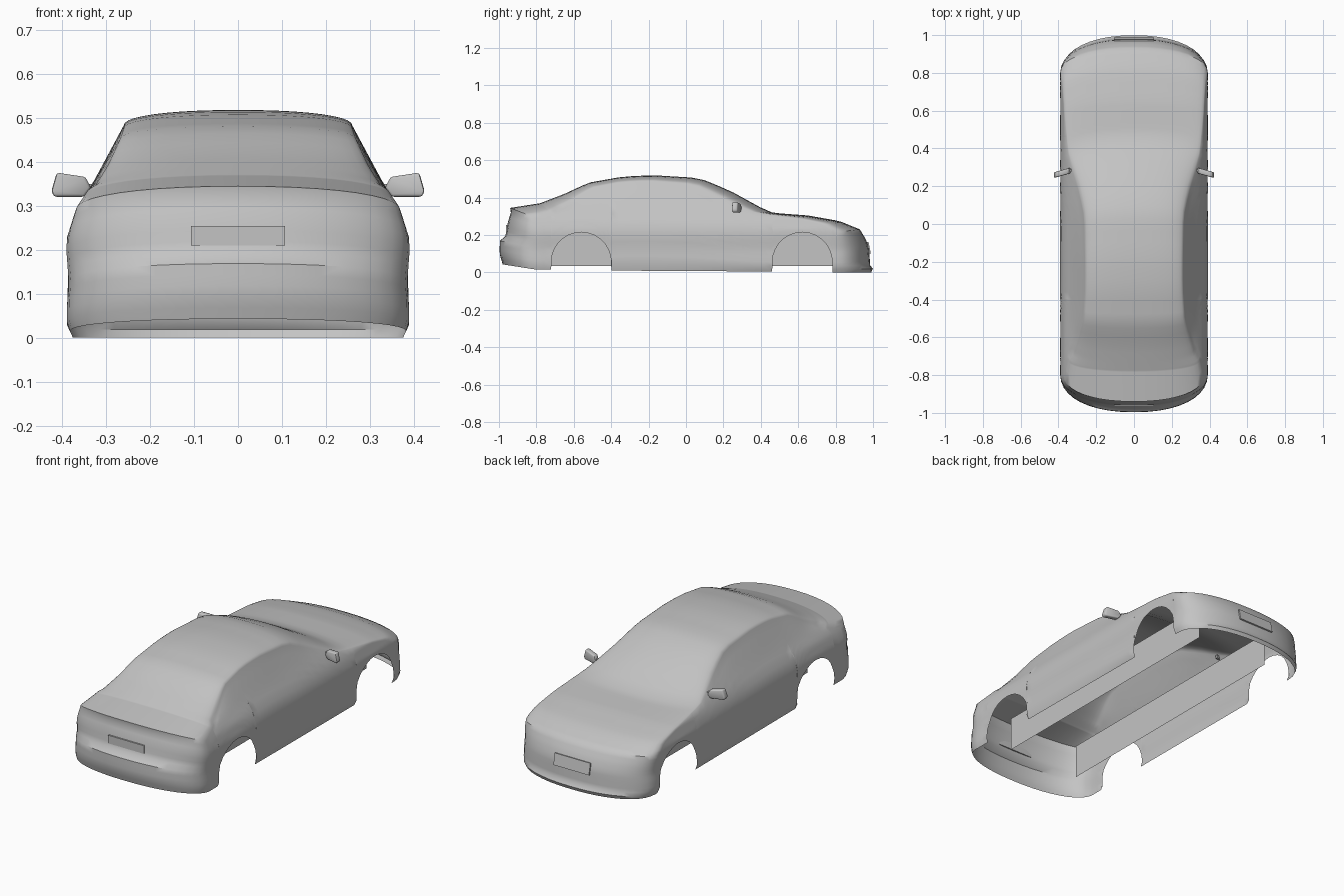
import bpy, bmesh, math

old = bpy.data.objects.get("Cube")
if old:
    bpy.data.objects.remove(old, do_unlink=True)

grey = bpy.data.materials.new("body_grey")
grey.use_nodes = True
grey.diffuse_color = (0.55, 0.55, 0.55, 1)
grey.node_tree.nodes["Principled BSDF"].inputs["Base Color"].default_value = (0.55, 0.55, 0.55, 1)


def table(rows, t):
    """Linear lookup in rows of (key, value, ...) sorted by key."""
    if t <= rows[0][0]:
        return rows[0][1:]
    for a, b in zip(rows, rows[1:]):
        if t <= b[0]:
            f = (t - a[0]) / (b[0] - a[0])
            return tuple(p + (q - p) * f for p, q in zip(a[1:], b[1:]))
    return rows[-1][1:]


def finish(name, bm, mirror=False, angle=35):
    bmesh.ops.recalc_face_normals(bm, faces=bm.faces)
    mesh = bpy.data.meshes.new(name)
    bm.to_mesh(mesh)
    bm.free()
    mesh.materials.append(grey)
    ob = bpy.data.objects.new(name, mesh)
    bpy.context.collection.objects.link(ob)
    bpy.ops.object.select_all(action='DESELECT')
    ob.select_set(True)
    bpy.context.view_layer.objects.active = ob
    bpy.ops.object.shade_smooth_by_angle(angle=math.radians(angle))
    if mirror:
        mod = ob.modifiers.new("mirror", 'MIRROR')
        mod.merge_threshold = 0.0005
    return ob


def add_grid(bm, rows):
    vs = [[bm.verts.new(p) for p in row] for row in rows]
    for a, b in zip(vs, vs[1:]):
        for i in range(len(a) - 1):
            bm.faces.new((a[i], a[i + 1], b[i + 1], b[i]))


# Shape tables: stations are (side y, centre y, centre z, roof edge x, edge z)
STATIONS = [
    (-.8, -.94, .345, .34, .29), (-.72, -.78, .37, .34, .32),
    (-.6, -.65, .42, .30, .385), (-.5, -.52, .48, .27, .45),
    (-.34, -.34, .512, .26, .48), (-.2, -.18, .52, .26, .485),
    (.04, .07, .505, .265, .465), (.16, .23, .44, .29, .41),
    (.33, .43, .33, .34, .335), (.37, .47, .318, .34, .32),
    (.62, .65, .305, .34, .285), (.74, .82, .275, .34, .26),
    (.8, .93, .23, .34, .215)]
SIDE = [(0, .376), (.03, .39), (.08, .389), (.12, .385), (.2, .391),
        (.23, .389), (.29, .37), (.335, .34)]
TAIL = [(.043, -.98), (.1, -.997), (.17, -.995), (.195, -.965),
        (.27, -.952), (.325, -.935), (.345, -.94)]
NOSE = [(0, .99), (.018, 1), (.036, .985), (.13, .978), (.18, .96), (.23, .93)]
ROWS, ACROSS = 12, 10
BELT, ARCH_R, ARCH_Z = .335, .16, .055


def side_x(z, xe, ze):
    if z <= BELT:
        return table(SIDE, z)[0]
    return .34 + (xe - .34) * (z - BELT) / (ze - BELT)


def sill(y):
    return table([(-.7, .015), (-.4, .01), (.45, .005), (.7, 0)], y)[0]


# Columns along the side as (y, bottom z), following the wheel arches
def arch(centre):
    cols = [(centre - ARCH_R - .002, None), (centre - ARCH_R, .035)]
    for i in range(15):
        a = math.pi * i / 14
        y = centre - ARCH_R * math.cos(a)
        cols.append((y + (i - 7) * .00001, ARCH_Z + ARCH_R * math.sin(a)))
    return cols + [(centre + ARCH_R, .035), (centre + ARCH_R + .002, None)]


columns = [(-.8, None), (-.76, None)] + arch(-.56)
columns += [(-.36 + .06 * i, None) for i in range(14)]
columns += arch(.622) + [(.8, None)]
columns = [(y, sill(y) if z is None else z) for y, z in columns]


def side_column(y, bottom):
    _, _, xe, ze = table(STATIONS, y)
    pts = []
    for k in range(ROWS + 1):
        z = ze + (bottom - ze) * k / ROWS
        pts.append((side_x(z, xe, ze), y, z))
    return pts


def across(cy, cz, edge):
    """Rounded row from the centre line to an edge point."""
    row = []
    for i in range(ACROSS + 1):
        t = math.pi / 2 * i / ACROSS
        s = math.sin(t) ** .91
        d = 1 - max(0, math.cos(t)) ** .91
        row.append((edge[0] * s, cy + (edge[1] - cy) * d, cz + (edge[2] - cz) * d))
    return row


# Body shell: sides, then one strip over tail, roof and nose
bm = bmesh.new()
sides = [side_column(y, b) for y, b in columns]
add_grid(bm, sides)


def end_rows(profile, edges):
    low, high = profile[0][0], profile[-1][0]
    out = []
    for k, e in enumerate(edges):
        z = high + (low - high) * k / ROWS
        out.append(across(table(profile, z)[0], z, e))
    return out


strip = end_rows(TAIL, sides[0])[::-1]
for (y, _), col in zip(columns[1:-1], sides[1:-1]):
    cy, cz = table(STATIONS, y)[:2]
    strip.append(across(cy, cz, col[0]))
strip += end_rows(NOSE, sides[-1])
add_grid(bm, strip)
bmesh.ops.remove_doubles(bm, verts=bm.verts, dist=.0003)
bmesh.ops.dissolve_degenerate(bm, edges=bm.edges, dist=.0001)
finish("body_shell", bm, mirror=True, angle=40)

# Inner panels behind the wheel openings
bm = bmesh.new()
add_grid(bm, [[(.22, y, z) for y in (-.73, .79)] for z in (.035, .22)])
finish("inner_panels", bm, mirror=True)


# Number plates
def plate(name, y, z, height, tilt):
    bm = bmesh.new()
    bmesh.ops.create_cube(bm, size=1)
    bmesh.ops.scale(bm, vec=(.214, .008, height), verts=bm.verts)
    ob = finish(name, bm)
    ob.location = (0, y, z)
    ob.rotation_euler.x = tilt


plate("rear_plate", -.959, .232, .044, 0)
plate("front_plate", .978, .132, .062, .2)


# Door mirrors: bevelled outline housings on short stalks
def prism(bm, outline, thick):
    rings = []
    for s in (-.5, .5):
        rings.append([bm.verts.new((x, .285 - .28 * (x - .33) + s * thick, z))
                      for x, z in outline])
    bm.faces.new(rings[0])
    bm.faces.new(rings[1][::-1])
    n = len(outline)
    for i in range(n):
        j = (i + 1) % n
        bm.faces.new((rings[0][i], rings[0][j], rings[1][j], rings[1][i]))


bm = bmesh.new()
prism(bm, [(.335, .341), (.35, .321), (.419, .321), (.425, .334),
           (.413, .376), (.347, .366)], .03)
bmesh.ops.bevel(bm, geom=[e for e in bm.edges], offset=.006, segments=2,
                affect='EDGES', profile=.5)
prism(bm, [(.315, .332), (.348, .334), (.348, .35), (.315, .35)], .012)
finish("door_mirrors", bm, mirror=True, angle=50)
